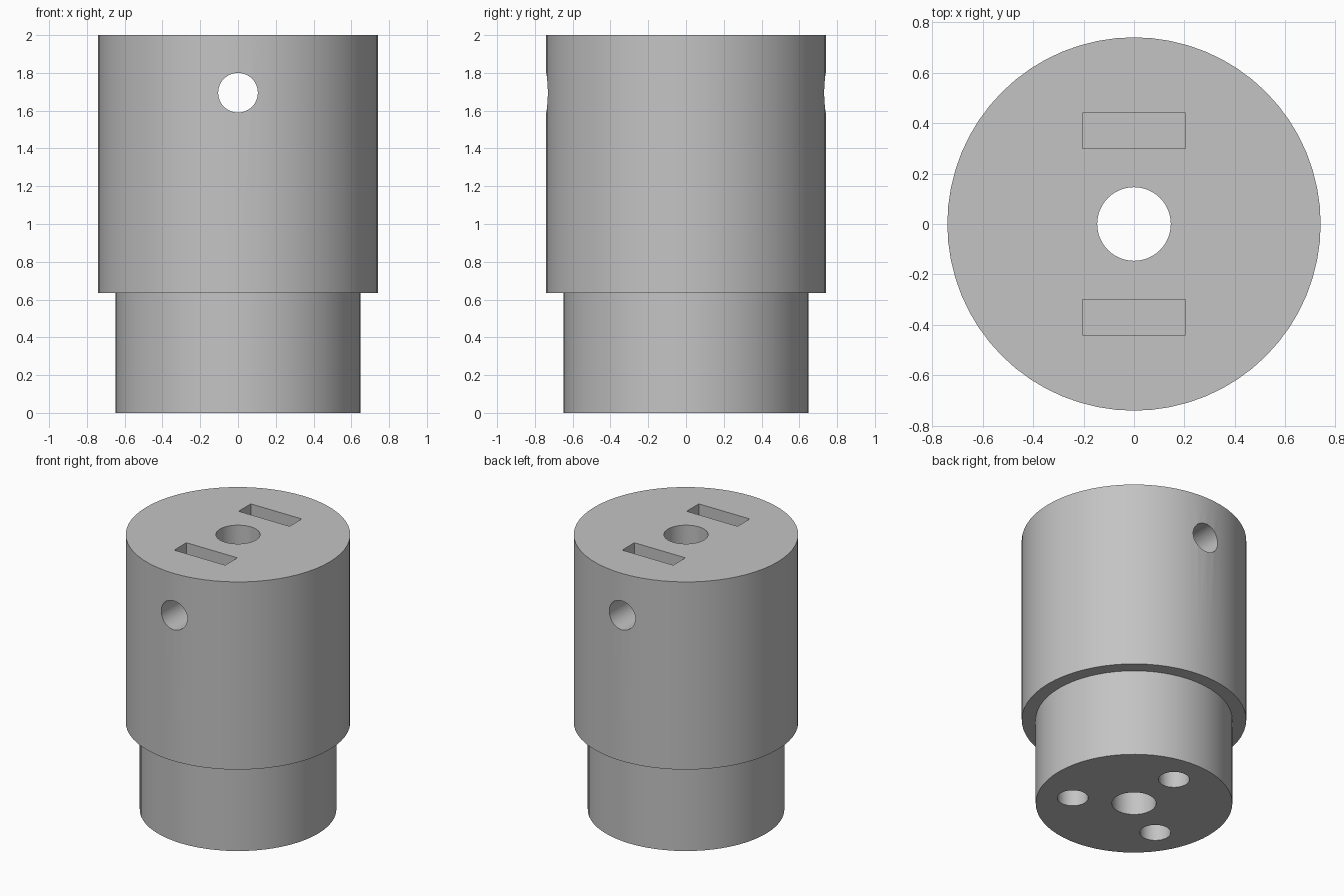
import bpy
from math import radians, cos, sin

cube = bpy.data.objects.get("Cube")
if cube:
    bpy.data.objects.remove(cube, do_unlink=True)

# Material
grey = bpy.data.materials.new("plain_grey")
grey.use_nodes = True
colour = (0.55, 0.55, 0.55, 1)
grey.diffuse_color = colour
grey.node_tree.nodes["Principled BSDF"].inputs["Base Color"].default_value = colour


def cylinder(name, radius, z0, z1, x=0, y=0, sides=64):
    bpy.ops.mesh.primitive_cylinder_add(vertices=sides, radius=radius, depth=z1 - z0,
                                        location=(x, y, (z0 + z1) / 2))
    obj = bpy.context.object
    obj.name = name
    return obj


def revolve(name, profile, sides=64):
    """Solid of revolution from (radius, z) rings, capped at both ends."""
    verts = [(r * cos(radians(360 * i / sides)), r * sin(radians(360 * i / sides)), z)
             for r, z in profile for i in range(sides)]
    faces = [(k * sides + i, k * sides + (i + 1) % sides,
              (k + 1) * sides + (i + 1) % sides, (k + 1) * sides + i)
             for k in range(len(profile) - 1) for i in range(sides)]
    faces.append(tuple(reversed(range(sides))))
    faces.append(tuple(range(len(verts) - sides, len(verts))))
    mesh = bpy.data.meshes.new(name)
    mesh.from_pydata(verts, [], faces)
    obj = bpy.data.objects.new(name, mesh)
    bpy.context.collection.objects.link(obj)
    return obj


# Stepped body
body = revolve("stepped_body", [(0.648, 0), (0.648, 0.635), (0.74, 0.635), (0.74, 2)])
body.data.materials.append(grey)

# Central bore, right through
cutters = [cylinder("bore_cutter", 0.146, -0.1, 2.1, sides=48)]

# Cross hole, front to back
cross = cylinder("cross_hole_cutter", 0.105, -1, 1, sides=48)
cross.location = (0, 0, 1.695)
cross.rotation_euler.x = radians(90)
cutters.append(cross)

# Three blind holes in the underside
for angle in (90, 210, 330):
    a = radians(angle)
    cutters.append(cylinder("base_hole_cutter", 0.102, -0.1, 0.4,
                            0.41 * cos(a), 0.41 * sin(a), sides=40))

# Two blind slots in the top
for side in (-1, 1):
    bpy.ops.mesh.primitive_cube_add(size=1, location=(0, side * 0.37, 1.95))
    slot = bpy.context.object
    slot.name = "slot_cutter"
    slot.scale = (0.41, 0.14, 0.3)
    cutters.append(slot)

# Cut everything, then discard the cutters
bpy.context.view_layer.objects.active = body
for cutter in cutters:
    cutter.hide_render = True
    mod = body.modifiers.new("cut", "BOOLEAN")
    mod.operation = "DIFFERENCE"
    mod.solver = "EXACT"
    mod.object = cutter
bpy.ops.object.select_all(action="DESELECT")
body.select_set(True)
for mod in list(body.modifiers):
    bpy.ops.object.modifier_apply(modifier=mod.name)
for cutter in cutters:
    bpy.data.objects.remove(cutter, do_unlink=True)

bpy.ops.object.shade_smooth_by_angle(angle=radians(30))
